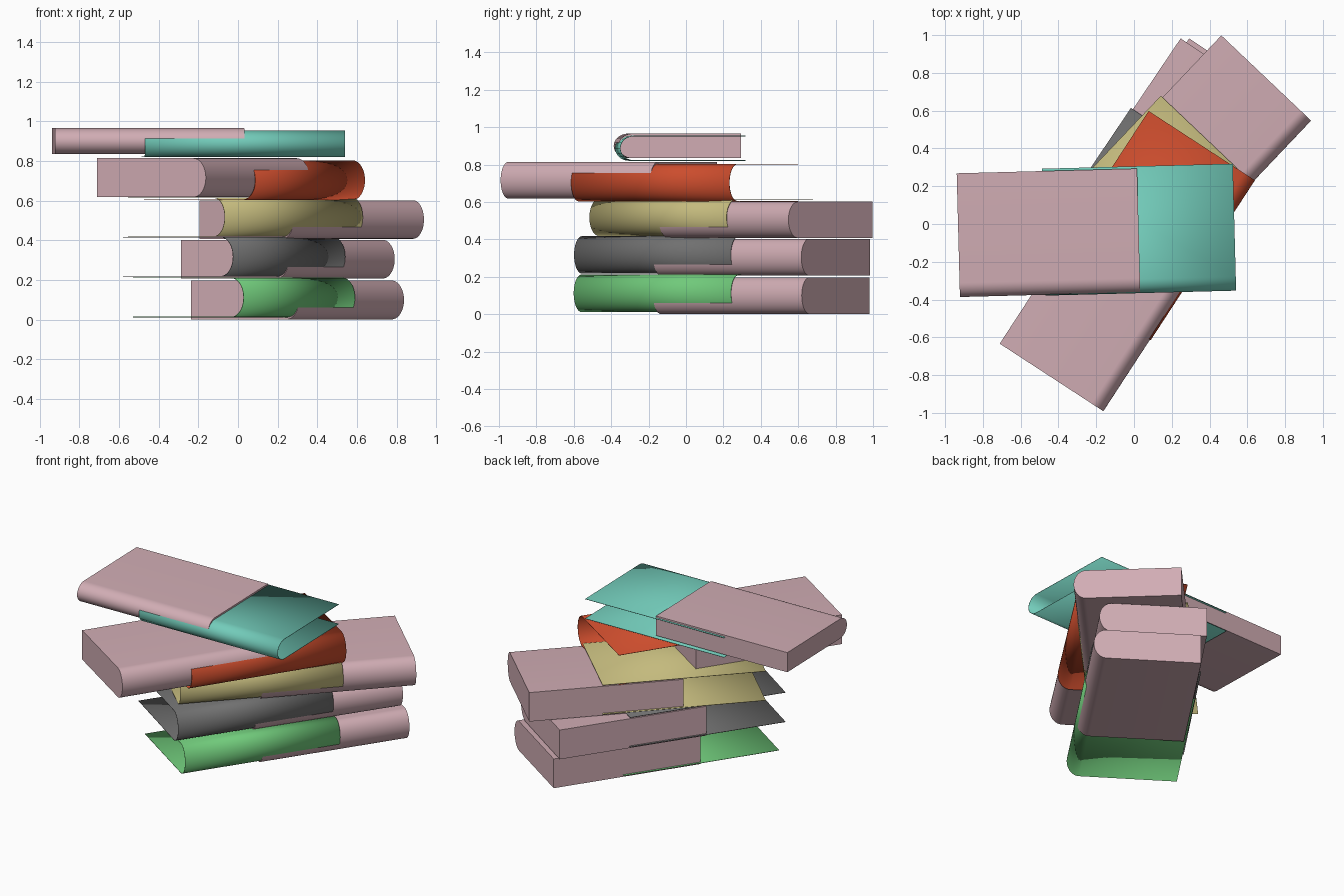
import bpy, bmesh, math

if "Cube" in bpy.data.objects:
    bpy.data.objects.remove(bpy.data.objects["Cube"], do_unlink=True)

COVER_LENGTH, COVER_HALF_WIDTH = 1.01, 0.336
PAGE_LENGTH, PAGE_WIDTH = 0.955, 0.655
SPINE_DEPTH, ARC_STEPS = 0.075, 20
COVER_THICKNESS = 0.003


def material(name, color):
    mat = bpy.data.materials.new(name)
    mat.use_nodes = True
    mat.diffuse_color = (*color, 1)
    mat.node_tree.nodes["Principled BSDF"].inputs["Base Color"].default_value = (*color, 1)
    return mat


def profile(spine, edge, half):
    """Cross-section in y, z: top edge, round spine, bottom edge."""
    points = [(edge, half)]
    for i in range(ARC_STEPS + 1):
        a = math.pi * i / ARC_STEPS
        points.append((spine + SPINE_DEPTH * (1 - math.sin(a)), half * math.cos(a)))
    points.append((edge, -half))
    return points


def extrude(name, points, length, center_x, center_z, closed, mat):
    """Sweep a cross-section along x; closed sections also get end caps."""
    bm = bmesh.new()
    ends = [[bm.verts.new((center_x + s * length / 2, y, center_z + z)) for y, z in points]
            for s in (-1, 1)]
    n = len(points)
    for i in range(n if closed else n - 1):
        j = (i + 1) % n
        bm.faces.new((ends[0][i], ends[0][j], ends[1][j], ends[1][i]))
    if closed:
        bm.faces.new(ends[0])
        bm.faces.new(ends[1])
    bmesh.ops.recalc_face_normals(bm, faces=bm.faces)
    if not closed:
        # the spine must face outwards, towards -y
        bm.faces.ensure_lookup_table()
        bm.normal_update()
        if bm.faces[n // 2].normal.y > 0:
            bmesh.ops.reverse_faces(bm, faces=bm.faces)
    mesh = bpy.data.meshes.new(name)
    bm.to_mesh(mesh)
    bm.free()
    mesh.materials.append(mat)
    obj = bpy.data.objects.new(name, mesh)
    bpy.context.collection.objects.link(obj)
    bpy.ops.object.select_all(action='DESELECT')
    obj.select_set(True)
    bpy.context.view_layer.objects.active = obj
    bpy.ops.object.shade_smooth_by_angle(angle=math.radians(30))
    return obj


def book(name, mat, x, y, z, angle, half, flipped):
    # thin folded cover
    cover = extrude(name + "_cover", profile(-COVER_HALF_WIDTH, COVER_HALF_WIDTH, half),
                    COVER_LENGTH, 0, 0, False, mat)
    shell = cover.modifiers.new("thickness", 'SOLIDIFY')
    shell.thickness = COVER_THICKNESS
    shell.offset = -1
    # page block, slid halfway out along the spine
    spine = -COVER_HALF_WIDTH + 0.0045
    pages = extrude(name + "_pages", profile(spine, spine + PAGE_WIDTH, half * 0.98),
                    PAGE_LENGTH, -0.48, 0.0125, True, paper)
    for obj in (cover, pages):
        obj.location = (x, y, z)
        obj.rotation_euler = (0, math.pi if flipped else 0, math.radians(angle))


paper = material("dusty_pink_paper", (0.64, 0.42, 0.46))
green = material("green_cover", (0.162, 0.587, 0.196))
grey = material("grey_cover", (0.162, 0.162, 0.162))
yellow = material("sand_yellow_cover", (0.55, 0.49, 0.205))
red = material("brick_red_cover", (0.60, 0.073, 0.026))
teal = material("teal_cover", (0.17, 0.60, 0.49))

# the stack, from bottom to top
book("green_book", green, 0.03, 0.006, 0.1115, 56.3, 0.1, True)
book("grey_book", grey, -0.02, 0.008, 0.317, 56.0, 0.1, True)
book("yellow_book", yellow, 0.038, 0.081, 0.517, 46.5, 0.099, True)
book("red_book", red, 0.083, -0.008, 0.703, 56.9, 0.1, False)
book("teal_book", teal, 0.027, -0.03, 0.887, 1.5, 0.067, False)
